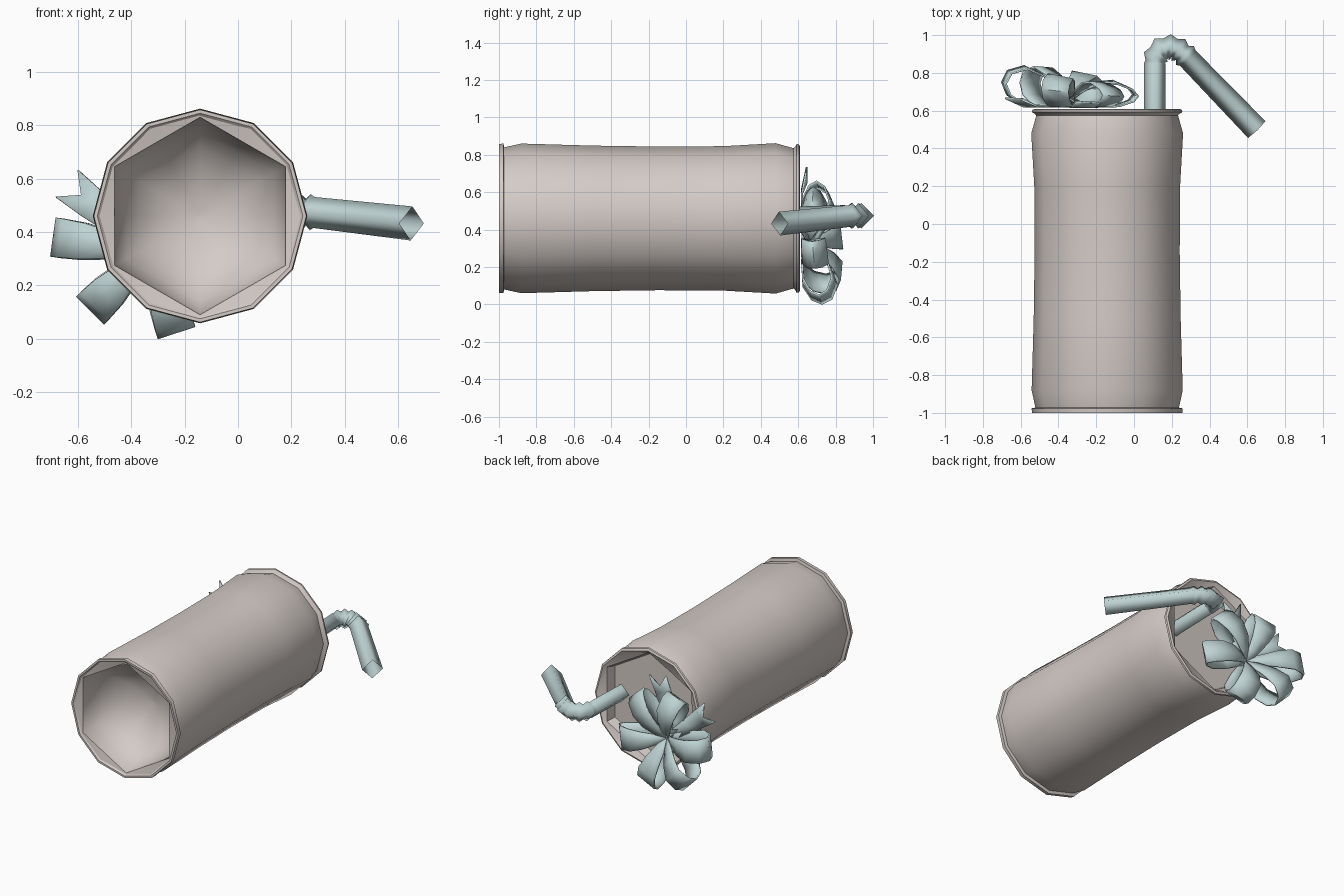
import bpy, math
from mathutils import Vector

if "Cube" in bpy.data.objects:
    bpy.data.objects.remove(bpy.data.objects["Cube"])


def material(name, rgb):
    m = bpy.data.materials.new(name)
    m.diffuse_color = (*rgb, 1)
    m.use_nodes = True
    m.node_tree.nodes["Principled BSDF"].inputs["Base Color"].default_value = m.diffuse_color
    return m


CAN = material("warm grey metal", (0.66, 0.60, 0.57))
TEAL = material("pale teal", (0.52, 0.65, 0.65))
CX, CZ = -0.142, 0.46          # axis of the can


def make(name, verts, faces, mat, angle=None):
    me = bpy.data.meshes.new(name)
    me.from_pydata([tuple(v) for v in verts], [], faces)
    me.materials.append(mat)
    ob = bpy.data.objects.new(name, me)
    bpy.context.collection.objects.link(ob)
    bpy.ops.object.select_all(action='DESELECT')
    ob.select_set(True)
    bpy.context.view_layer.objects.active = ob
    if angle is None:
        bpy.ops.object.shade_smooth()
    else:
        bpy.ops.object.shade_smooth_by_angle(angle=math.radians(angle))
    return ob


def lathe(name, profile, mat, angle=38):
    """Revolve (y, radius, hexagonal) rings around the can axis, 12 sides."""
    n, verts, faces = 12, [], []
    for y, r, hexa in profile:
        for i in range(n):
            a = math.pi / 2 + 2 * math.pi * i / n
            k = r * (math.cos(math.pi / 6) if hexa and i % 2 else 1)
            verts.append((CX + k * math.cos(a), y, CZ + k * math.sin(a)))
    for j in range(len(profile) - 1):
        for i in range(n):
            b = (i + 1) % n
            faces.append((j * n + i, j * n + b, (j + 1) * n + b, (j + 1) * n + i))
    last = (len(profile) - 1) * n
    faces.append(tuple(range(last, last + n)))
    return make(name, verts, faces, mat, angle)


# Can side wall with both rims, waisted in the middle; ends at the recessed lid
lathe("can_body_and_lid", [
    (-0.99, 0.375, 0), (-1.0, 0.385, 0), (-1.0, 0.398, 0), (-0.976, 0.40, 0),
    (-0.972, 0.38, 0), (-0.88, 0.40, 0), (-0.5, 0.389, 0), (-0.15, 0.384, 0),
    (0.2, 0.386, 0), (0.48, 0.402, 0), (0.575, 0.375, 0), (0.585, 0.385, 0),
    (0.592, 0.398, 0), (0.604, 0.396, 0), (0.61, 0.383, 0), (0.602, 0.37, 0),
    (0.59, 0.365, 1), (0.53, 0.345, 1)], CAN)

# Domed recess in the can bottom, six-sided
dome = [(-0.992, 0.378, 0), (-0.985, 0.37, 1)]
for i in range(1, 7):
    t = math.radians(15 * i)
    dome.append((-0.985 + 0.29 * math.sin(t), max(0.37 * math.cos(t), 0.005), 1))
bottom = lathe("can_bottom_dome", dome, CAN, 62)
bottom.data.flip_normals()

# Straw: four-sided open tube with a pleated bend
path = [(0.11, 0.40, 0.460, 0.058), (0.11, 0.85, 0.473, 0.058)]
bend = [(0.11, 0.86), (0.116, 0.885), (0.128, 0.908), (0.146, 0.925), (0.168, 0.934),
        (0.192, 0.937), (0.215, 0.932), (0.236, 0.921), (0.255, 0.906), (0.27, 0.892)]
path += [(x, y, 0.474, 0.068 if i % 2 else 0.05) for i, (x, y) in enumerate(bend)]
path += [(0.285, 0.878, 0.473, 0.058), (0.65, 0.50, 0.432, 0.064)]
verts, faces = [], []
for i, (x, y, z, r) in enumerate(path):
    p = Vector((x, y, z))
    t = Vector(path[min(i + 1, len(path) - 1)][:3]) - Vector(path[max(i - 1, 0)][:3])
    t.normalize()
    side = t.cross(Vector((0, 0, 1))).normalized()
    up = side.cross(t)
    verts += [p + side * r, p + up * r, p - side * r, p - up * r]
for j in range(len(path) - 1):
    for i in range(4):
        b = (i + 1) % 4
        faces.append((j * 4 + i, j * 4 + b, j * 4 + 4 + b, j * 4 + 4 + i))
make("straw", verts, faces, TEAL)

BX, BZ = -0.33, 0.33           # bow centre on the lid


def ribbon(name, deg, profile, reach=1.0, fork=0.0):
    """Strip three points wide following (reach, height, half width);
    the bow stands taller towards its lower left."""
    a = math.radians(deg)
    verts, faces = [], []
    for j, (r, h, w) in enumerate(profile):
        for s in (-1, 0, 1):
            rr = r * reach - (fork if s == 0 and j == len(profile) - 1 else 0)
            dx = rr * math.cos(a) - s * w * math.sin(a)
            dz = rr * math.sin(a) + s * w * math.cos(a)
            y = 0.615 + h * (1.15 - 1.2 * dx - 0.6 * dz)
            verts.append((BX + dx, y, BZ + dz))
    for j in range(len(profile) - 1):
        for k in (0, 1):
            faces.append((j * 3 + k, j * 3 + k + 1, j * 3 + k + 4, j * 3 + k + 3))
    ob = make(name, verts, faces, TEAL, 50)
    m = ob.modifiers.new("thickness", 'SOLIDIFY')
    m.thickness = 0.01
    m.offset = 0


# Bow: six loops and two forked tails
loop = [(0.0, 0.04, 0.02), (0.12, 0.005, 0.045), (0.25, 0.01, 0.068), (0.33, 0.045, 0.073),
        (0.355, 0.085, 0.074), (0.325, 0.125, 0.074), (0.24, 0.15, 0.07),
        (0.15, 0.13, 0.055), (0.07, 0.09, 0.035), (0.0, 0.045, 0.02)]
loops = ((48, 0.93), (106, 0.9), (172, 1.02), (225, 0.88), (288, 0.9), (349, 0.97))
for i, (deg, reach) in enumerate(loops):
    ribbon(f"bow_loop_{i + 1}", deg, loop, reach)
tail = [(0.0, 0.03, 0.025), (0.15, 0.005, 0.045), (0.28, 0.005, 0.06), (0.40, 0.035, 0.066)]
for i, deg in enumerate((141, 77)):
    ribbon(f"bow_tail_{i + 1}", deg, tail, 1.0, 0.07)
